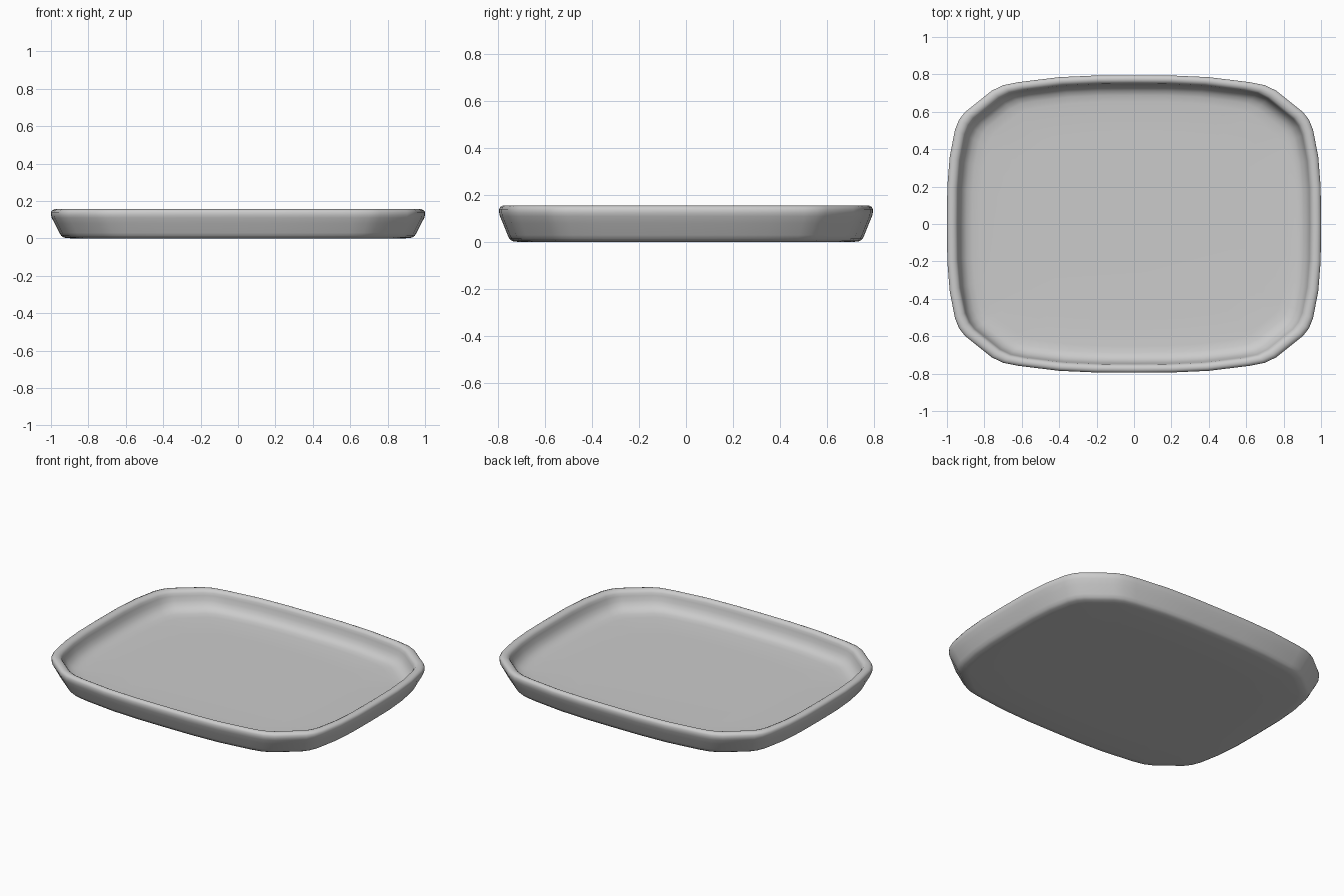
import bpy, bmesh

if "Cube" in bpy.data.objects:
    bpy.data.objects.remove(bpy.data.objects["Cube"])

# Quarter of the tray outline (soft-cornered rectangle), from +x to +y
quarter = [(1, 0), (.998, .2), (.985, .36), (.957, .505), (.935, .558), (.905, .597),
           (.76, .713), (.70, .742), (.62, .758), (.40, .785), (.2, .794), (0, .795)]
half = quarter + [(-x, y) for x, y in reversed(quarter[:-1])]
outline = half + [(x, -y) for x, y in reversed(half[1:-1])]

# Wall cross-section: (outline scale, height), underside -> rim -> inside floor
profile = [(.6, 0), (.89, 0), (.93, .004), (.945, .014), (.955, .03), (.98, .08),
           (.996, .11), (1, .125), (1, .14), (.994, .15), (.98, .156), (.965, .155),
           (.952, .149), (.944, .138), (.94, .122), (.932, .095), (.918, .07),
           (.895, .051), (.865, .042), (.82, .038), (.6, .036)]

bm = bmesh.new()
rings = [[bm.verts.new((x * s, y * s, z)) for x, y in outline] for s, z in profile]
n = len(outline)
for a, b in zip(rings, rings[1:]):
    for i in range(n):
        j = (i + 1) % n
        bm.faces.new((a[i], a[j], b[j], b[i]))

# Underside and floor centres
bm.faces.new(list(reversed(rings[0])))
bm.faces.new(rings[-1])
bmesh.ops.recalc_face_normals(bm, faces=bm.faces)
for f in bm.faces:
    f.smooth = True

mesh = bpy.data.meshes.new("tray")
bm.to_mesh(mesh)
bm.free()
tray = bpy.data.objects.new("tray", mesh)
bpy.context.collection.objects.link(tray)
